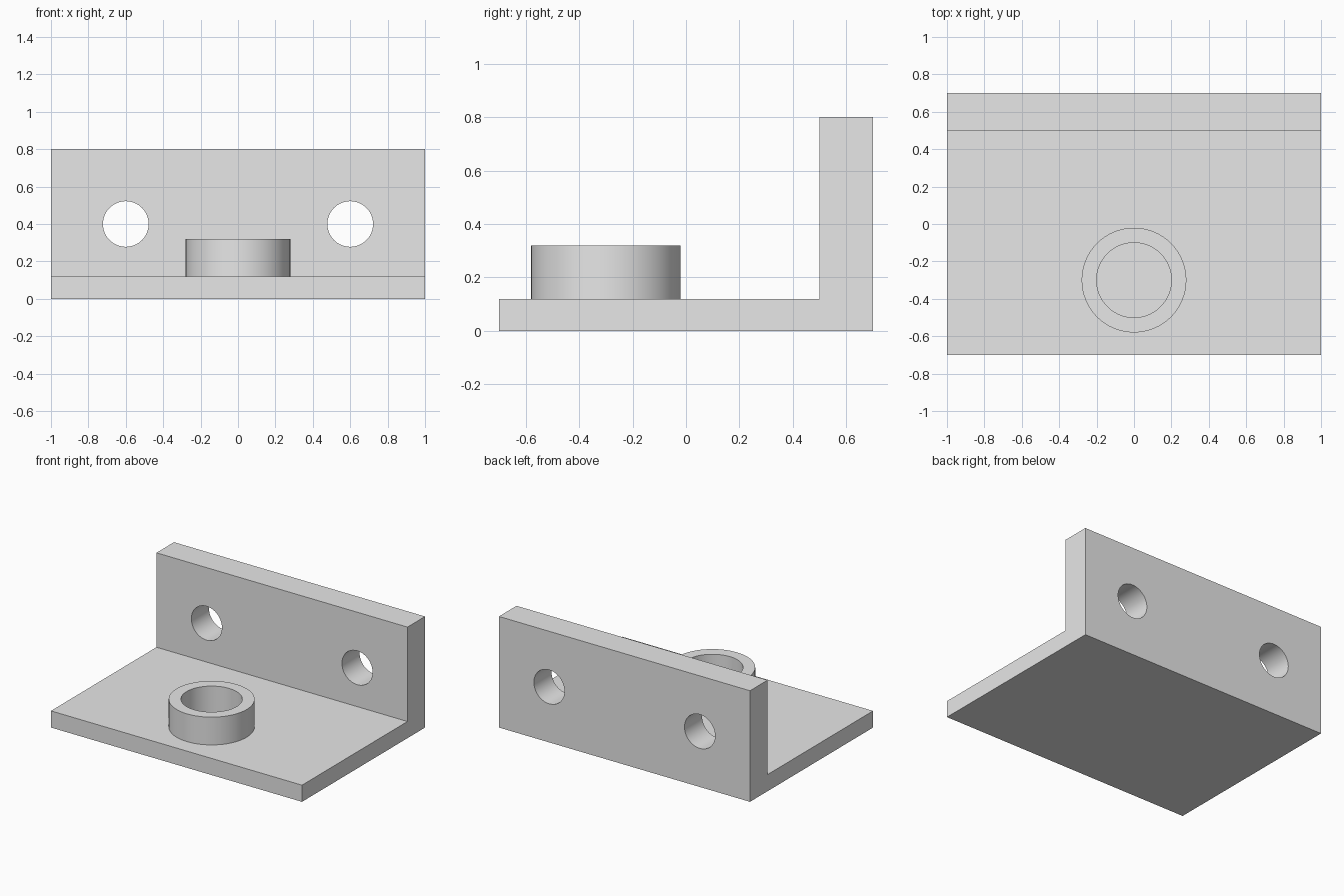
import bpy
import math

cube = bpy.data.objects.get("Cube")
if cube:
    bpy.data.objects.remove(cube, do_unlink=True)

# Single plain grey
GREY = (0.8, 0.8, 0.8, 1.0)
grey = bpy.data.materials.new("plain grey")
grey.use_nodes = True
grey.diffuse_color = GREY
grey.node_tree.nodes["Principled BSDF"].inputs["Base Color"].default_value = GREY

WIDTH, DEPTH, HEIGHT = 2.0, 1.4, 0.8
BASE, WALL = 0.12, 0.2
SIDES = 64


def add_mesh(name, verts, faces):
    mesh = bpy.data.meshes.new(name)
    mesh.from_pydata(verts, [], faces)
    mesh.materials.append(grey)
    obj = bpy.data.objects.new(name, mesh)
    bpy.context.collection.objects.link(obj)
    return obj


def smooth(obj):
    bpy.ops.object.select_all(action="DESELECT")
    obj.select_set(True)
    bpy.context.view_layer.objects.active = obj
    bpy.ops.object.shade_smooth_by_angle(angle=math.radians(30))


# Angle bracket: L-shaped side profile extruded across the width
back, front = DEPTH / 2, -DEPTH / 2
profile = [(front, 0), (back, 0), (back, HEIGHT), (back - WALL, HEIGHT),
           (back - WALL, BASE), (front, BASE)]
n = len(profile)
verts = [(x, y, z) for x in (-WIDTH / 2, WIDTH / 2) for y, z in profile]
faces = [tuple(reversed(range(n))), tuple(range(n, 2 * n))]
faces += [(i, (i + 1) % n, (i + 1) % n + n, i + n) for i in range(n)]
bracket = add_mesh("angle_bracket", verts, faces)

# Two bolt holes through the upright wall
for side, x in (("right", -0.6), ("left", 0.6)):
    bpy.ops.mesh.primitive_cylinder_add(
        vertices=SIDES, radius=0.122, depth=WALL * 2,
        location=(x, back - WALL / 2, 0.4), rotation=(math.pi / 2, 0, 0))
    cutter = bpy.context.object
    cutter.name = side + "_hole_cutter"
    cutter.data.materials.append(grey)
    cutter.hide_render = True
    cutter.hide_viewport = True
    cut = bracket.modifiers.new(side + "_bolt_hole", "BOOLEAN")
    cut.operation = "DIFFERENCE"
    cut.solver = "EXACT"
    cut.object = cutter

# Bake the holes, then drop the cutters
bpy.context.view_layer.update()
graph = bpy.context.evaluated_depsgraph_get()
cut_mesh = bpy.data.meshes.new_from_object(bracket.evaluated_get(graph))
bracket.modifiers.clear()
bracket.data = cut_mesh
for obj in [o for o in bpy.data.objects if o.name.endswith("_hole_cutter")]:
    bpy.data.objects.remove(obj, do_unlink=True)
smooth(bracket)

# Raised collar: rectangular section swept round, standing on the base plate
section = [(0.28, BASE), (0.28, 0.32), (0.2, 0.32), (0.2, BASE)]
m = len(section)
verts = []
for i in range(SIDES):
    a = math.tau * i / SIDES
    verts += [(r * math.cos(a), r * math.sin(a) - 0.3, z) for r, z in section]
faces = [(i * m + j, (i + 1) % SIDES * m + j,
          (i + 1) % SIDES * m + j + 1, i * m + j + 1)
         for i in range(SIDES) for j in range(m - 1)]
smooth(add_mesh("round_collar", verts, faces))
